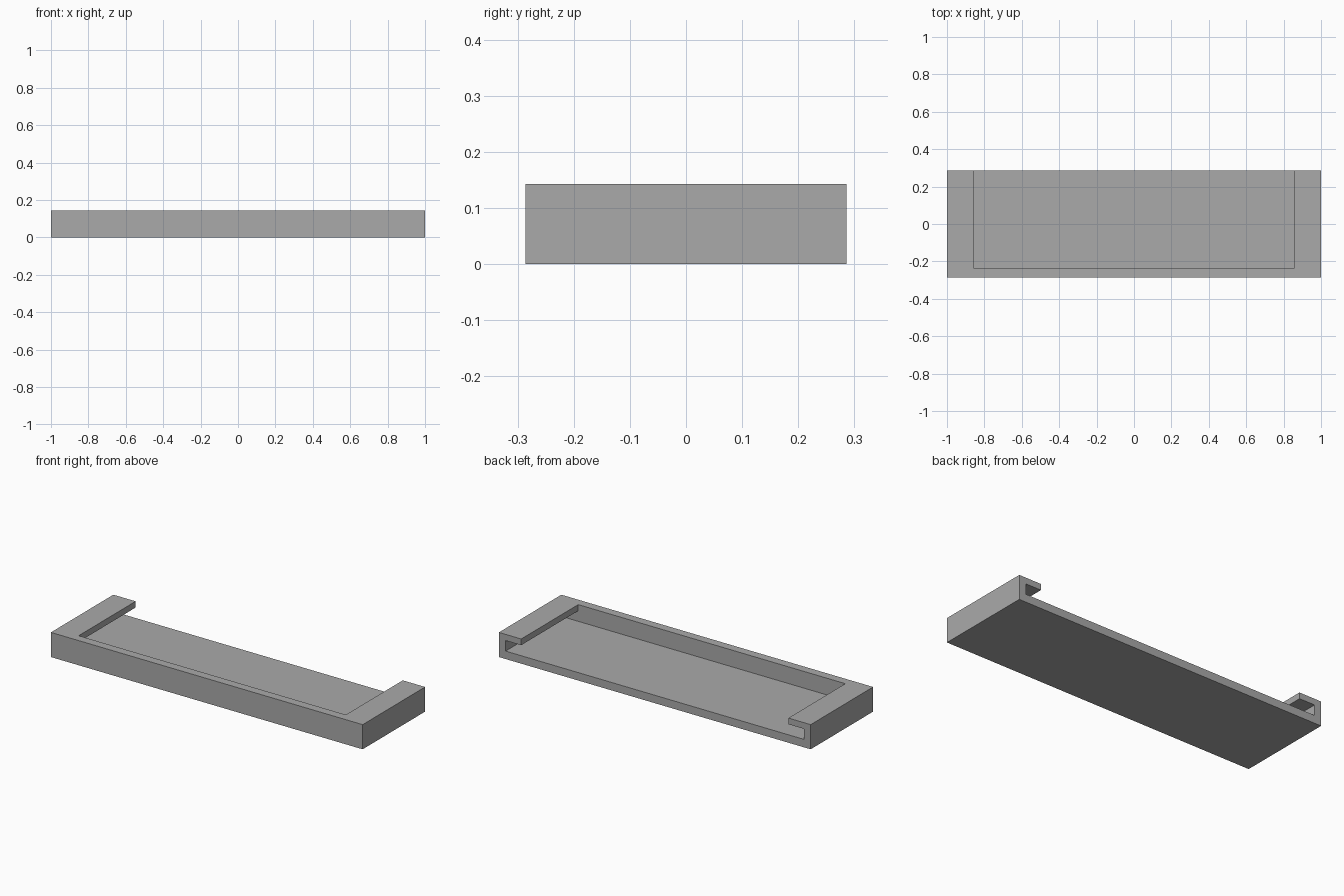
import bpy
import bmesh

cube = bpy.data.objects.get("Cube")
if cube:
    bpy.data.objects.remove(cube, do_unlink=True)

# Overall size and wall thicknesses
HALF_X, HALF_Y, HEIGHT = 1.0, 0.286, 0.143
SIDE, FRONT, FLOOR, LIP = 0.043, 0.05, 0.046, 0.036
OPENING = 0.857

grey = bpy.data.materials.new("plain grey")
grey.use_nodes = True
color = (0.4, 0.4, 0.4, 1)
grey.diffuse_color = color
grey.node_tree.nodes["Principled BSDF"].inputs["Base Color"].default_value = color


def extrude_profile(name, half_profile, y0, y1):
    """Mirror an (x, z) half profile across x = 0 and extrude it along y."""
    points = half_profile + [(-x, z) for x, z in reversed(half_profile)]
    bm = bmesh.new()
    face = bm.faces.new([bm.verts.new((x, y0, z)) for x, z in points])
    moved = bmesh.ops.extrude_face_region(bm, geom=[face])["geom"]
    verts = [v for v in moved if isinstance(v, bmesh.types.BMVert)]
    bmesh.ops.translate(bm, verts=verts, vec=(0, y1 - y0, 0))
    bmesh.ops.recalc_face_normals(bm, faces=bm.faces)
    mesh = bpy.data.meshes.new(name)
    bm.to_mesh(mesh)
    bm.free()
    mesh.materials.append(grey)
    obj = bpy.data.objects.new(name, mesh)
    bpy.context.collection.objects.link(obj)
    return obj


# Solid tray block
tray = extrude_profile("slotted_tray", [(HALF_X, 0), (HALF_X, HEIGHT)], -HALF_Y, HALF_Y)

# Stepped channel: wide slots under the side lips, narrower open top, open back
inner = HALF_X - SIDE
channel = extrude_profile(
    "channel_cutter",
    [(inner, FLOOR), (inner, HEIGHT - LIP), (OPENING, HEIGHT - LIP), (OPENING, HEIGHT + 0.1)],
    FRONT - HALF_Y, HALF_Y + 0.1)
channel.hide_render = True
channel.hide_set(True)

cut = tray.modifiers.new("channel", "BOOLEAN")
cut.operation = "DIFFERENCE"
cut.solver = "EXACT"
cut.object = channel

# Bake the cut and drop the cutter
bpy.context.view_layer.objects.active = tray
tray.select_set(True)
bpy.ops.object.modifier_apply(modifier=cut.name)
bpy.data.objects.remove(channel, do_unlink=True)
